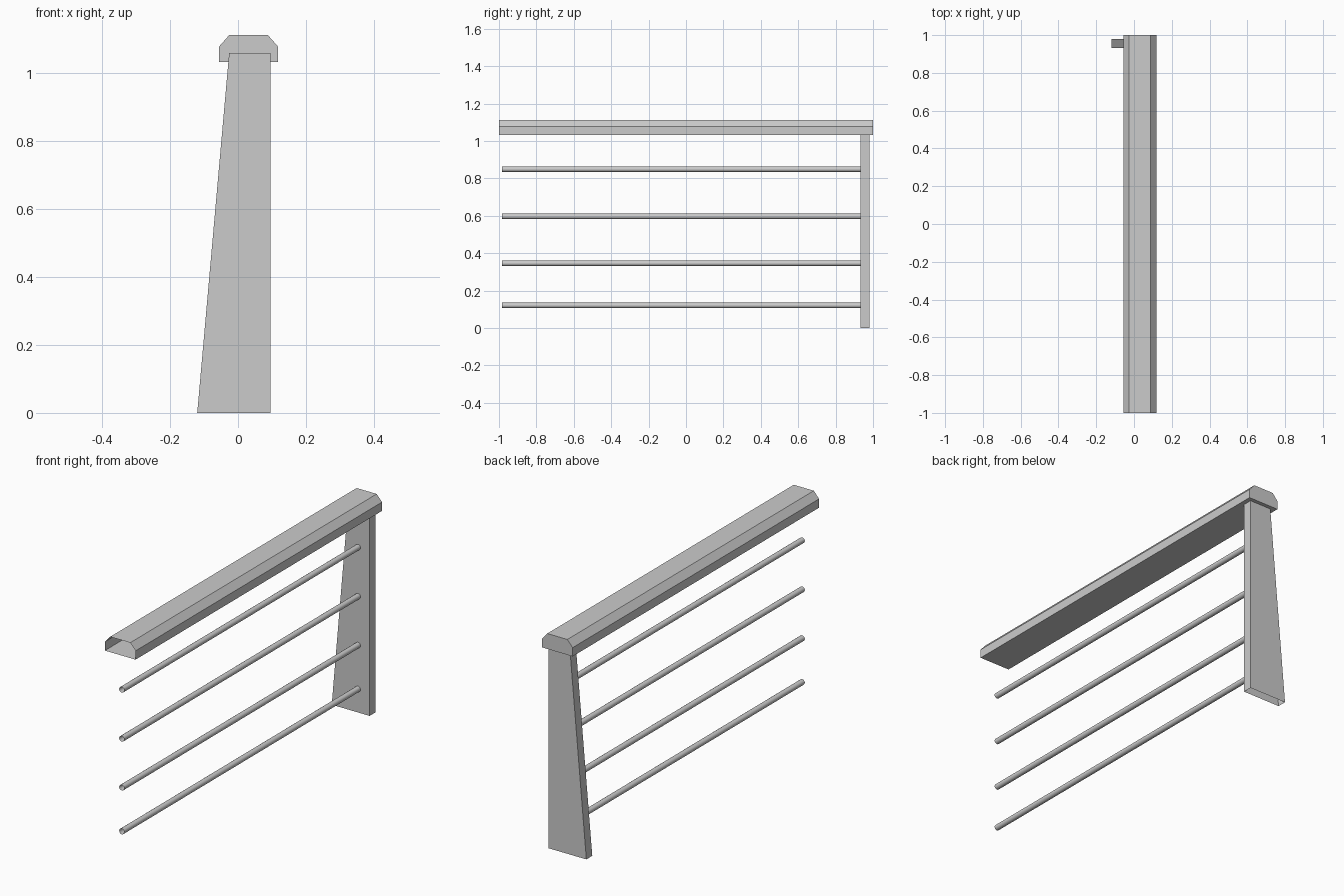
import bpy
import bmesh
import math
from mathutils import Matrix

cube = bpy.data.objects.get("Cube")
if cube:
    bpy.data.objects.remove(cube, do_unlink=True)

# One plain grey for every part
grey = bpy.data.materials.new("plain grey")
grey.use_nodes = True
grey.diffuse_color = (0.6, 0.6, 0.6, 1)
grey.node_tree.nodes["Principled BSDF"].inputs["Base Color"].default_value = (0.6, 0.6, 0.6, 1)


def finish(bm, name):
    mesh = bpy.data.meshes.new(name)
    bm.to_mesh(mesh)
    bm.free()
    mesh.materials.append(grey)
    obj = bpy.data.objects.new(name, mesh)
    bpy.context.collection.objects.link(obj)
    return obj


def extrude_profile(name, profile, y_front, y_back, is_open):
    """Extrude an x-z profile along y, then drop the faces that are open."""
    bm = bmesh.new()
    face = bm.faces.new([bm.verts.new((x, y_front, z)) for x, z in profile])
    result = bmesh.ops.extrude_face_region(bm, geom=[face], use_keep_orig=True)
    moved = [v for v in result["geom"] if isinstance(v, bmesh.types.BMVert)]
    bmesh.ops.translate(bm, verts=moved, vec=(0, y_back - y_front, 0))
    bmesh.ops.recalc_face_normals(bm, faces=bm.faces[:])
    bm.normal_update()
    gaps = [f for f in bm.faces if is_open(f.normal)]
    bmesh.ops.delete(bm, geom=gaps, context="FACES_ONLY")
    return finish(bm, name)


# Handrail: bevelled hollow box, open at the front end
extrude_profile(
    "handrail",
    [(-0.056, 1.033), (0.118, 1.033), (0.118, 1.078),
     (0.088, 1.112), (-0.026, 1.112), (-0.056, 1.078)],
    -1, 1, lambda n: n.y < -0.9)

# Tapered end post, open underneath
extrude_profile(
    "end_post",
    [(-0.12, 0), (0.095, 0), (0.095, 1.06), (-0.026, 1.06)],
    0.932, 0.98, lambda n: n.z < -0.9)

# Four open tubes running from the post to the front
y_start, y_end = -0.985, 0.935
for i, z in enumerate((0.121, 0.346, 0.597, 0.849)):
    bm = bmesh.new()
    bmesh.ops.create_cone(bm, cap_ends=False, segments=16,
                          radius1=0.0145, radius2=0.0145, depth=y_end - y_start)
    place = Matrix.Translation((0.029, (y_start + y_end) / 2, z))
    bm.transform(place @ Matrix.Rotation(math.pi / 2, 4, "X"))
    for f in bm.faces:
        f.smooth = True
    finish(bm, f"crossbar_{i + 1}")
